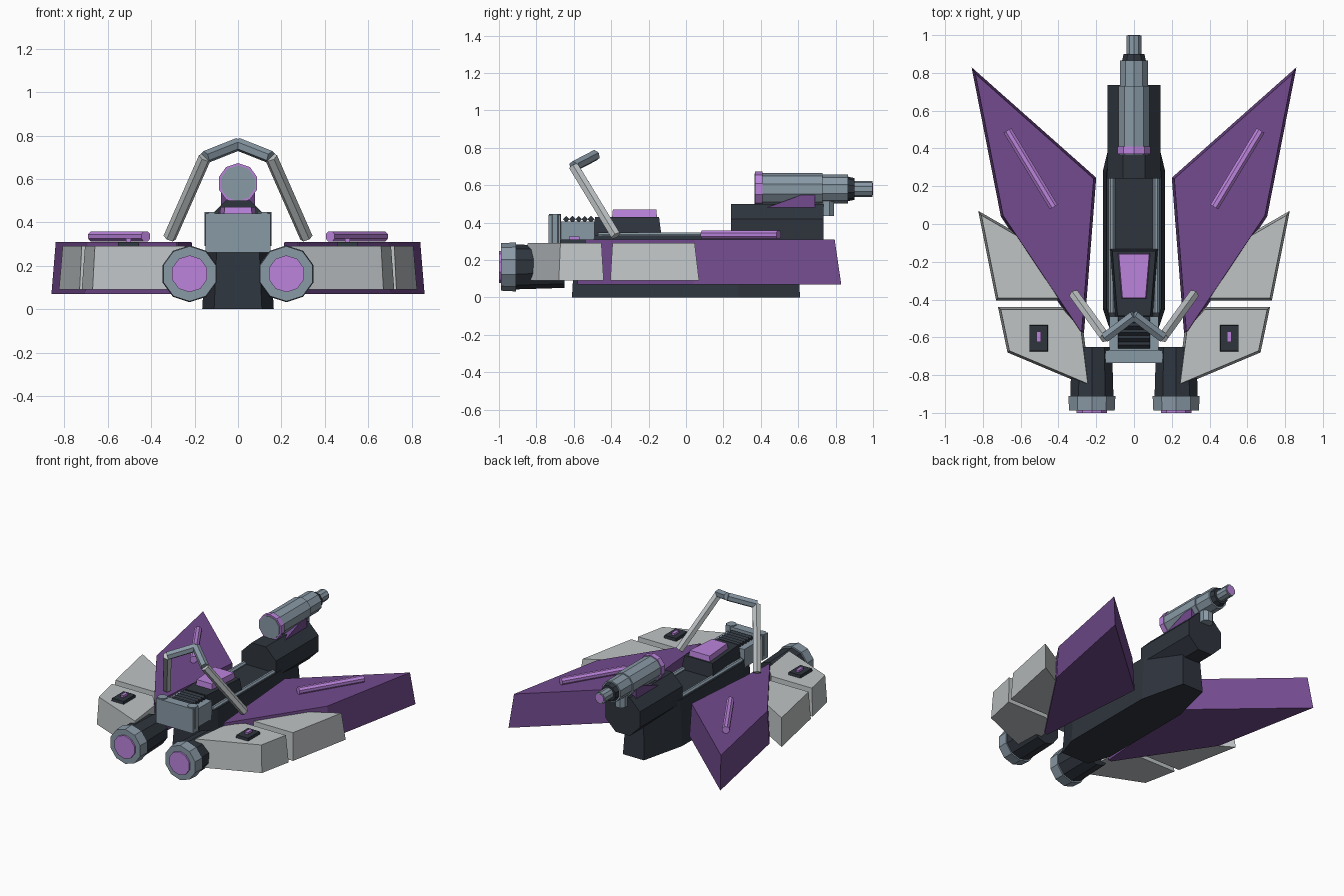
import bpy, bmesh, math
from mathutils import Vector

if "Cube" in bpy.data.objects:
    bpy.data.objects.remove(bpy.data.objects["Cube"])


def mat(name, rgb):
    m = bpy.data.materials.new(name)
    m.diffuse_color = (*rgb, 1)
    m.use_nodes = True
    m.node_tree.nodes["Principled BSDF"].inputs["Base Color"].default_value = m.diffuse_color
    return m


PURPLE = mat("purple", (0.17, 0.07, 0.27))
GLOW = mat("light_purple", (0.50, 0.23, 0.72))
DARK = mat("dark", (0.028, 0.036, 0.048))
STEEL = mat("steel", (0.25, 0.32, 0.38))
PALE = mat("pale_grey", (0.52, 0.55, 0.56))


def mesh(name, verts, faces, material):
    me = bpy.data.meshes.new(name)
    me.from_pydata([tuple(v) for v in verts], [], faces)
    bm = bmesh.new()
    bm.from_mesh(me)
    bmesh.ops.recalc_face_normals(bm, faces=bm.faces)
    bm.to_mesh(me)
    bm.free()
    me.materials.append(material)
    ob = bpy.data.objects.new(name, me)
    bpy.context.collection.objects.link(ob)
    return ob


def loft(name, rings, material):
    n = len(rings[0])
    faces = [tuple(range(n)), tuple(range((len(rings) - 1) * n, len(rings) * n))]
    for r in range(len(rings) - 1):
        for i in range(n):
            j = (i + 1) % n
            faces.append((r * n + i, r * n + j, (r + 1) * n + j, (r + 1) * n + i))
    return mesh(name, [v for ring in rings for v in ring], faces, material)


def inset(pts, d):
    """Mitred inward offset of an outline."""
    area = sum(a[0] * b[1] - b[0] * a[1] for a, b in zip(pts, pts[1:] + pts[:1]))
    s = 1 if area > 0 else -1
    out = []
    for i, p in enumerate(pts):
        p = Vector(p)
        e1 = (p - Vector(pts[i - 1])).normalized()
        e2 = (Vector(pts[(i + 1) % len(pts)]) - p).normalized()
        n1, n2 = Vector((-e1.y, e1.x)) * s, Vector((-e2.y, e2.x)) * s
        out.append(p + (n1 + n2) * d / (1 + n1.dot(n2)))
    return out


def slab(name, pts, z0, z1, d, material, side=1):
    """Plan outline raised from z0 to z1, drawn in by d at the top."""
    return loft(name, [[(side * p[0], p[1], z0) for p in pts],
                       [(side * p[0], p[1], z1) for p in inset(pts, d)]], material)


def box(name, x, y0, y1, z0, z1, material, cx=0, d=0.0):
    pts = [(cx - x, y0), (cx + x, y0), (cx + x, y1), (cx - x, y1)]
    return slab(name, pts, z0, z1, d, material)


def rod(name, a, b, r, n, material, r2=None, turn=0.5):
    a, b = Vector(a), Vector(b)
    w = (b - a).normalized()
    u = w.cross(Vector((0, 0, 1)))
    u = u.normalized() if u.length > 1e-4 else Vector((1, 0, 0))
    v = u.cross(w)
    ang = [2 * math.pi * (i + turn) / n for i in range(n)]
    return loft(name, [[p + q * (u * math.cos(t) + v * math.sin(t)) for t in ang]
                       for p, q in ((a, r), (b, r if r2 is None else r2))], material)


# Central hull
half = [(0.11, -0.61), (0.165, -0.45), (0.165, 0.28), (0.085, 0.61)]
slab("keel", half + [(-x, y) for x, y in reversed(half)], 0, 0.33, 0.02, DARK)
rod("nose_block", (0, 0.24, 0.36), (0, 0.735, 0.36), 0.1515, 8, DARK)

# Control console with screen
con = [(0.13, -0.13), (0.10, -0.50), (-0.10, -0.50), (-0.13, -0.13)]
slab("console", con, 0.32, 0.43, 0.014, DARK)
scr = [(0.085, -0.155), (0.065, -0.395), (-0.065, -0.395), (-0.085, -0.155)]
slab("screen", scr, 0.43, 0.47, 0.004, GLOW)

# Rear machinery block and ridges
box("rear_block", 0.13, -0.68, -0.49, 0.27, 0.405, STEEL)
box("rear_plate", 0.15, -0.735, -0.67, 0.26, 0.44, STEEL)
for i in range(5):
    y = -0.64 + i * 0.033
    rod(f"ridge_{i}", (-0.085, y, 0.418), (0.085, y, 0.418), 0.018, 4, DARK, turn=0)

# Gun on the nose
wedge = [(0.43, 0.48), (0.69, 0.48), (0.69, 0.56), (0.65, 0.56)]
loft("gun_cradle", [[(x, y, z) for y, z in wedge] for x in (-0.078, 0.078)], PURPLE)
G = 0.58
for name, y0, y1, r, r2, m in (
        ("gun_rear_ring", 0.37, 0.41, 0.093, 0.093, GLOW),
        ("gun_rear_cap", 0.365, 0.38, 0.082, 0.082, STEEL),
        ("gun_body", 0.41, 0.73, 0.086, 0.086, STEEL),
        ("gun_sleeve", 0.73, 0.865, 0.077, 0.077, STEEL),
        ("gun_collar", 0.865, 0.90, 0.066, 0.058, DARK),
        ("gun_muzzle", 0.90, 0.997, 0.042, 0.042, STEEL),
        ("gun_bore", 0.99, 1.0, 0.033, 0.033, GLOW)):
    rod(name, (0, y0, G), (0, y1, G), r, 10, m, r2)
rod("gun_bracket", (0, 0.75, 0.435), (0, 0.75, 0.58), 0.045, 8, STEEL)

wing = [(0.20, 0.245), (0.86, 0.83), (0.705, 0.04), (0.29, -0.58), (0.265, -0.58)]
fin_a = [(0.825, 0.07), (0.60, -0.06), (0.38, -0.405), (0.73, -0.405)]
fin_b = [(0.72, -0.44), (0.67, -0.68), (0.23, -0.865), (0.27, -0.55), (0.37, -0.44)]
for s, side in ((1, "right"), (-1, "left")):
    # Wings and rear panels
    slab(f"{side}_wing", wing, 0.07, 0.31, 0.013, PURPLE, s)
    slab(f"{side}_front_panel", fin_a, 0.09, 0.29, 0.012, PALE, s)
    slab(f"{side}_rear_panel", fin_b, 0.09, 0.29, 0.012, PALE, s)
    rod(f"{side}_wing_light", (s * 0.425, 0.09, 0.335), (s * 0.67, 0.495, 0.335), 0.026, 8, GLOW)
    box(f"{side}_vent", 0.05, -0.675, -0.535, 0.285, 0.31, DARK, s * 0.505, 0.003)
    box(f"{side}_vent_light", 0.012, -0.625, -0.57, 0.30, 0.325, GLOW, s * 0.505)
    # Side pipes and rear posts
    rod(f"{side}_pipe", (s * 0.118, -0.47, 0.33), (s * 0.118, 0.25, 0.33), 0.019, 8, STEEL)
    rod(f"{side}_post", (s * 0.122, -0.70, 0.29), (s * 0.122, -0.70, 0.447), 0.035, 8, STEEL)
    # Thrusters
    x, z = s * 0.223, 0.163
    rod(f"{side}_thruster", (x, -0.65, z), (x, -0.91, z), 0.112, 10, DARK, 0.12)
    rod(f"{side}_nozzle", (x, -0.91, z), (x, -0.988, z), 0.131, 10, STEEL, 0.127)
    rod(f"{side}_exhaust", (x, -0.98, z), (x, -1.0, z), 0.085, 10, GLOW)
    # Handlebar
    knee = (s * 0.152, -0.60, 0.70)
    rod(f"{side}_handle_arm", (s * 0.315, -0.375, 0.33), knee, 0.03, 6, PALE)
    rod(f"{side}_handle_grip", knee, (0, -0.485, 0.76), 0.03, 6, STEEL)
